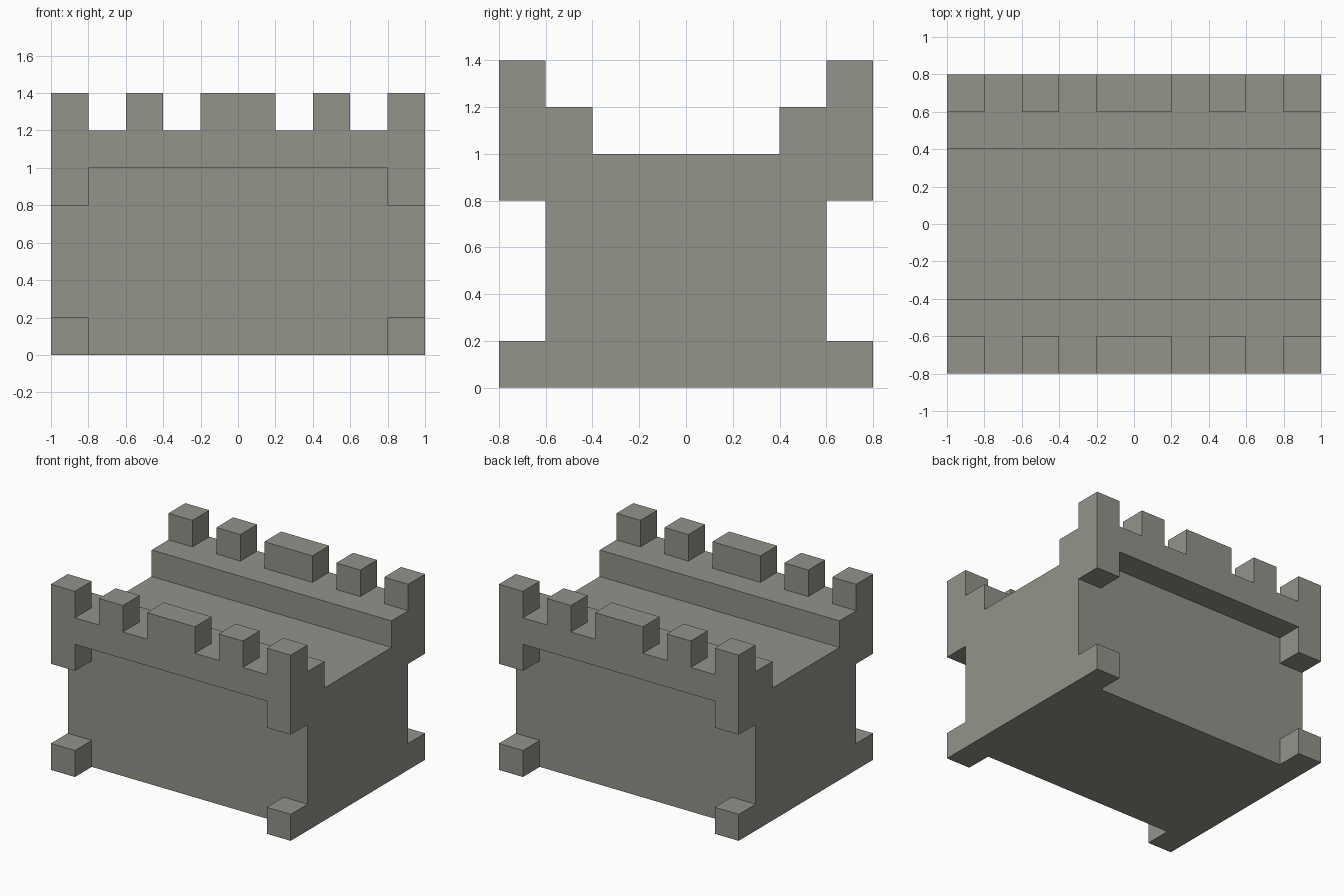
import bpy, bmesh, math
from mathutils import Vector

if "Cube" in bpy.data.objects:
    bpy.data.objects.remove(bpy.data.objects["Cube"])

stone = bpy.data.materials.new("warm_grey_stone")
stone.diffuse_color = (0.292, 0.287, 0.254, 1.0)
stone.use_nodes = True
stone.node_tree.nodes["Principled BSDF"].inputs["Base Color"].default_value = stone.diffuse_color


def extrude_profile(name, points, to_3d, offset):
    """Closed prism: 2D outline placed by to_3d, extruded along offset."""
    bm = bmesh.new()
    face = bm.faces.new([bm.verts.new(to_3d(*p)) for p in points])
    ext = bmesh.ops.extrude_face_region(bm, geom=[face], use_keep_orig=True)
    moved = [v for v in ext["geom"] if isinstance(v, bmesh.types.BMVert)]
    bmesh.ops.translate(bm, verts=moved, vec=Vector(offset))
    # snap to exact shared coordinates so parts meet cleanly
    for v in bm.verts:
        v.co = [round(c, 4) for c in v.co]
    bmesh.ops.recalc_face_normals(bm, faces=bm.faces)
    mesh = bpy.data.meshes.new(name)
    bm.to_mesh(mesh)
    bm.free()
    mesh.materials.append(stone)
    obj = bpy.data.objects.new(name, mesh)
    bpy.context.collection.objects.link(obj)
    return obj


def mirrored(half):
    """Complete a symmetric outline from its right half."""
    return half + [(-a, b) for a, b in reversed(half)]


# Main block with a sunken walkway between raised ledges
body = extrude_profile(
    "castle_wall",
    mirrored([(0.6, 0), (0.6, 1.2), (0.4, 1.2), (0.4, 1.0)]),
    lambda y, z: (-1, y, z), (2, 0, 0))

# Crenellated parapet outline: lower corner drops, then merlons along the top
parapet = [(0.8, 1.0), (0.8, 0.8), (1.0, 0.8)]
for outer, inner in ((1.0, 0.8), (0.6, 0.4)):
    parapet += [(outer, 1.4), (inner, 1.4), (inner, 1.2), (inner - 0.2, 1.2)]
parapet += [(0.2, 1.4)]

parts = []
for side, label in ((-1, "front"), (1, "back")):
    parts.append(extrude_profile(
        label + "_parapet", mirrored(parapet),
        lambda x, z: (x, side * 0.6, z), (0, side * 0.2, 0)))
    # Corner feet
    for end, hand in ((-1, "left"), (1, "right")):
        parts.append(extrude_profile(
            f"{label}_{hand}_foot",
            [(end * 0.8, 0), (end, 0), (end, 0.2), (end * 0.8, 0.2)],
            lambda x, z: (x, side * 0.6, z), (0, side * 0.2, 0)))

# Fuse everything into one clean shell
bpy.context.view_layer.objects.active = body
for part in parts:
    mod = body.modifiers.new("fuse", 'BOOLEAN')
    mod.operation = 'UNION'
    mod.solver = 'EXACT'
    mod.object = part
    bpy.ops.object.modifier_apply(modifier=mod.name)
    bpy.data.objects.remove(part)

# Merge coplanar faces
bm = bmesh.new()
bm.from_mesh(body.data)
bmesh.ops.remove_doubles(bm, verts=bm.verts, dist=0.0005)
bmesh.ops.dissolve_limit(bm, angle_limit=math.radians(1),
                         verts=bm.verts, edges=bm.edges)
bm.to_mesh(body.data)
bm.free()
